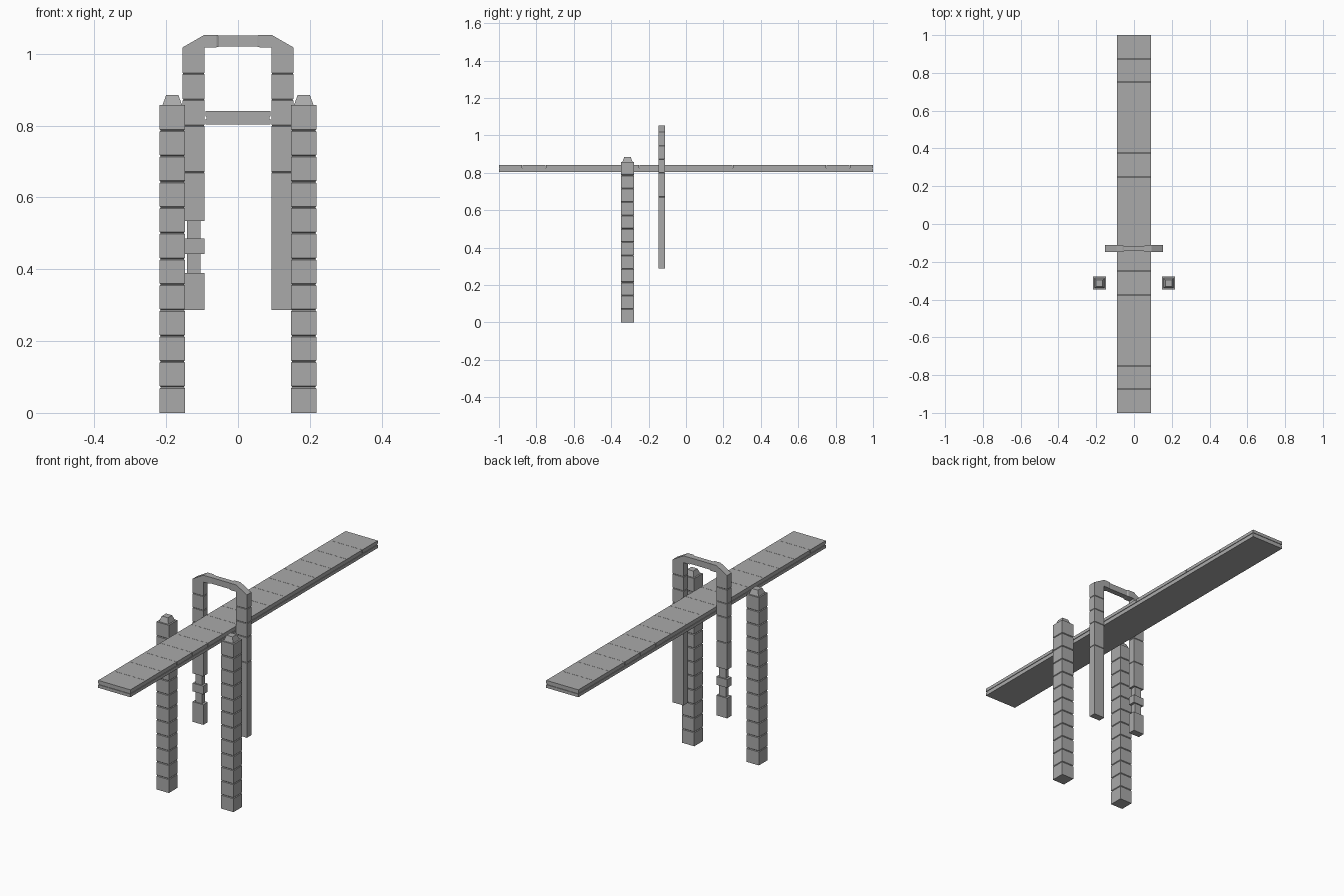
import bpy, bmesh

if "Cube" in bpy.data.objects:
    bpy.data.objects.remove(bpy.data.objects["Cube"])


def make_object(name, bm):
    bmesh.ops.recalc_face_normals(bm, faces=bm.faces)
    me = bpy.data.meshes.new(name)
    bm.to_mesh(me)
    bm.free()
    ob = bpy.data.objects.new(name, me)
    bpy.context.collection.objects.link(ob)
    me.materials.append(grey)
    return ob


# Dark grey finish
grey = bpy.data.materials.new("dark_grey")
grey.diffuse_color = (0.4, 0.4, 0.4, 1)
grey.use_nodes = True
grey.node_tree.nodes["Principled BSDF"].inputs["Base Color"].default_value = grey.diffuse_color


def loft(name, rings):
    """Join four-cornered rings into a closed solid."""
    bm = bmesh.new()
    loops = [[bm.verts.new(p) for p in r] for r in rings]
    for a, b in zip(loops, loops[1:]):
        for i in range(4):
            j = (i + 1) % 4
            bm.faces.new((a[i], a[j], b[j], b[i]))
    bm.faces.new(loops[0])
    bm.faces.new(loops[-1])
    return make_object(name, bm)


def column(name, cx, cy, levels):
    """Rectangular column from (z, half width, half depth) levels."""
    return loft(name, [[(cx - w, cy - d, z), (cx + w, cy - d, z),
                        (cx + w, cy + d, z), (cx - w, cy + d, z)]
                       for z, w, d in levels])


def blocks(cuts, w, d, c):
    """Levels for stacked blocks with a small V groove at each joint."""
    levels = [(cuts[0], w, d)]
    for z in cuts[1:-1]:
        levels += [(z - c, w, d), (z, w - c, d - c), (z + c, w, d)]
    return levels + [(cuts[-1], w, d)]


def box(name, x0, x1, y0, y1, z0, z1):
    return column(name, (x0 + x1) / 2, (y0 + y1) / 2,
                  [(z, (x1 - x0) / 2, (y1 - y0) / 2) for z in (z0, z1)])


# Two posts of stacked blocks with tapered caps
H = 0.858
for side, s in (("left", -1), ("right", 1)):
    levels = blocks([H * i / 12 for i in range(13)], 0.035, 0.035, 0.003)
    levels += [(H, 0.027, 0.027), (0.885, 0.017, 0.017)]
    column(side + "_post", s * 0.183, -0.313, levels)

# Deck: lower slab, recessed core and row of planks
box("deck_slab", -0.091, 0.091, -1, 1, 0.803, 0.819)
box("deck_core", -0.088, 0.088, -0.997, 0.997, 0.819, 0.825)
N, step, g = 16, 2 / 16, 0.001
for i in range(N):
    y0 = -1 + i * step
    y1 = y0 + step
    a = y0 if i == 0 else y0 + g / 2
    b = y1 if i == N - 1 else y1 - g / 2
    box(f"deck_plank_{i + 1}", -0.091, 0.091, a, b, 0.825, 0.841)

# Arch legs: the left one has a thin neck with a collar
Y, X, W, D = -0.130, 0.1235, 0.0305, 0.018
upper = [0.67, 0.80, 0.872, 0.945, 1.018]
column("right_arch_leg", X, Y, blocks([0.287] + upper, W, D, 0.002))
column("left_arch_leg", -X, Y, blocks([0.535] + upper, W, D, 0.002))
column("left_leg_neck", -X, Y, [(0.39, 0.019, 0.012), (0.535, 0.019, 0.012)])
column("left_leg_collar", -X, Y, [(0.443, W, D), (0.485, W, D)])
column("left_leg_foot", -X, Y, [(0.287, W, D), (0.39, W, D)])

# Angled arch corners
for side, s in (("left", -1), ("right", 1)):
    bm = bmesh.new()
    prof = [(0.154, 1.018), (0.093, 1.018), (0.093, 1.053)]
    f = bm.faces.new([bm.verts.new((s * x, Y - D, z)) for x, z in prof])
    ext = bmesh.ops.extrude_face_region(bm, geom=[f])
    bmesh.ops.translate(bm, vec=(0, 2 * D, 0),
                        verts=[v for v in ext["geom"] if isinstance(v, bmesh.types.BMVert)])
    make_object(side + "_arch_corner", bm)

# Crossbeam with a slightly narrower middle
stations = [(-0.093, 0.0175, D), (-0.060, 0.0175, D), (-0.053, 0.0155, 0.014),
            (0.053, 0.0155, 0.014), (0.060, 0.0175, D), (0.093, 0.0175, D)]
loft("arch_crossbeam", [[(x, Y - d, 1.0355 - h), (x, Y + d, 1.0355 - h),
                         (x, Y + d, 1.0355 + h), (x, Y - d, 1.0355 + h)]
                        for x, h, d in stations])
